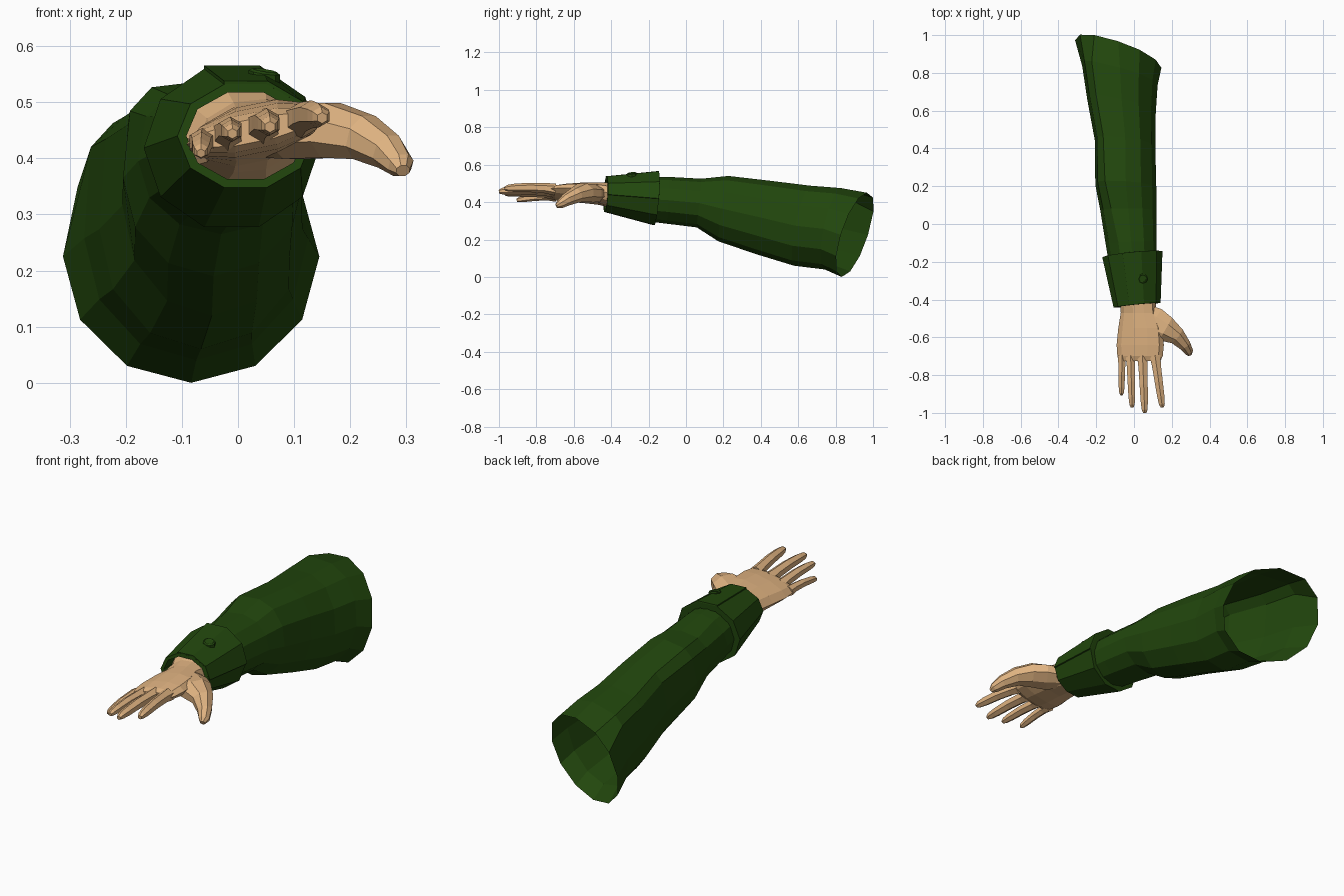
import bpy, bmesh, math
from mathutils import Vector

if "Cube" in bpy.data.objects:
    bpy.data.objects.remove(bpy.data.objects["Cube"])


def material(name, rgb):
    m = bpy.data.materials.new(name)
    m.diffuse_color = (*rgb, 1)
    m.use_nodes = True
    m.node_tree.nodes["Principled BSDF"].inputs["Base Color"].default_value = m.diffuse_color
    return m


GREEN = material("dark green cloth", (0.016, 0.064, 0.004))
SKIN = material("skin", (0.74, 0.45, 0.22))


def ring(c, u, v, n, phase=0.0, a0=0.0, a1=math.tau, closed=True, square=1.0):
    """Points of an ellipse with half axes u and v; square < 1 boxes the upper left."""
    c, u, v = Vector(c), Vector(u), Vector(v)
    pts = []
    for i in range(n if closed else n + 1):
        a = (a1 - a0) * i / n + a0 + phase
        x, z = math.cos(a), math.sin(a)
        if x < -0.01 and z > 0.01:
            x, z = -abs(x) ** square, z ** square
        pts.append(c + u * x + v * z)
    return pts


def loft(name, rings, mat, closed=True, cap_start=False, cap_end=False):
    """Skin a list of rings with flat quads."""
    bm = bmesh.new()
    rows = [[bm.verts.new(p) for p in r] for r in rings]
    n = len(rows[0])
    for a, b in zip(rows, rows[1:]):
        for i in range(n if closed else n - 1):
            j = (i + 1) % n
            bm.faces.new((a[i], a[j], b[j], b[i]))
    if cap_start:
        bm.faces.new(rows[0])
    if cap_end:
        bm.faces.new(rows[-1])
    bmesh.ops.recalc_face_normals(bm, faces=bm.faces)
    me = bpy.data.meshes.new(name)
    bm.to_mesh(me)
    bm.free()
    me.materials.append(mat)
    ob = bpy.data.objects.new(name, me)
    bpy.context.collection.objects.link(ob)
    return ob


def tube(name, path, sizes, n, mat):
    """Tapered limb along a path; sizes are (half width, half height)."""
    pts = [Vector(p) for p in path]
    rings = []
    for i, p in enumerate(pts):
        t = (pts[min(i + 1, len(pts) - 1)] - pts[max(i - 1, 0)]).normalized()
        side = t.cross(Vector((0, 0, 1))).normalized()
        up = side.cross(t)
        w, h = sizes[i]
        rings.append(ring(p, side * w, up * h, n, math.pi / n))
    return loft(name, rings, mat, cap_start=True, cap_end=True)


def band(y, x0, x1, z0, z1, kx, kz, n, phase=0.0, grow=0.0, **arc):
    """Cross-section across the arm, skewed in y by its x and z offset."""
    rx, rz = (x1 - x0) / 2 + grow, (z1 - z0) / 2 + grow
    return ring(((x0 + x1) / 2, y, (z0 + z1) / 2),
                (rx, kx * rx, 0), (0, kz * rz, rz), n, phase, **arc)


# Sleeve: open shell widening towards the shoulder, boxier at the upper left
sleeve = [
    (-0.22, -0.13, 0.12, 0.30, 0.535, 0.05, 0.05, 1.0),
    (-0.10, -0.15, 0.12, 0.285, 0.535, 0.05, 0.05, 1.0),
    (0.07, -0.178, 0.118, 0.265, 0.525, 0.0, 0.1, 0.7),
    (0.20, -0.205, 0.118, 0.19, 0.54, -0.05, 0.15, 0.55),
    (0.42, -0.206, 0.113, 0.12, 0.513, -0.1, 0.2, 0.45),
    (0.62, -0.247, 0.115, 0.06, 0.488, -0.2, 0.2, 0.42),
    (0.785, -0.274, 0.125, 0.04, 0.475, -0.25, 0.2, 0.42),
    (0.900, -0.312, 0.145, 0.0, 0.45, -0.32, 0.3, 0.85),
]
loft("sleeve", [band(*s[:7], 12, math.pi / 6, square=s[7]) for s in sleeve], GREEN)

# Cuff: tapered band whose rims turn inwards
front = (-0.43, -0.108, 0.135, 0.343, 0.537, 0.1, 0.05)
back = (-0.16, -0.168, 0.145, 0.27, 0.567, 0.1, 0.08)
loft("cuff", [
    band(-0.33, *front[1:], 10, 0, -0.016),
    band(*front, 10, 0, -0.016),
    band(*front, 10),
    band(*back, 10),
    band(*back, 10, 0, -0.03),
], GREEN)

# Overlapping cuff flap on the upper right
arc = dict(a0=0, a1=math.radians(108), closed=False)
flap = loft("cuff_flap", [band(*front, 3, 0, 0.003, **arc),
                          band(*back, 3, 0, 0.003, **arc)], GREEN, closed=False)
solid = flap.modifiers.new("thickness", "SOLIDIFY")
solid.thickness = 0.006
solid.offset = 0

# Button: low disc with a dished top, tilted with the cuff
loft("button", [ring((0.047, -0.29, z), (r, 0, -0.15 * r), (0, r, 0.11 * r), 8)
                for z, r in ((0.535, 0.028), (0.553, 0.028), (0.557, 0.022), (0.554, 0.017))],
     GREEN, cap_start=True, cap_end=True)

# Wrist and palm: flattened, tilted down towards the little finger
palm = [
    (-0.30, -0.110, 0.134, 0.44, 0.095, 0.0),
    (-0.35, -0.106, 0.132, 0.44, 0.092, 0.0),
    (-0.42, -0.073, 0.115, 0.44, 0.066, 0.1),
    (-0.47, -0.070, 0.118, 0.445, 0.056, 0.2),
    (-0.55, -0.083, 0.150, 0.45, 0.050, 0.2),
    (-0.64, -0.092, 0.158, 0.45, 0.043, 0.2),
    (-0.70, -0.088, 0.152, 0.45, 0.034, 0.2),
    (-0.725, -0.080, 0.140, 0.45, 0.022, 0.2),
]
loft("palm", [ring(((a + b) / 2, y, z), ((b - a) / 2, 0, k * (b - a) / 2), (0, 0, h), 10)
              for y, a, b, z, h, k in palm], SKIN, cap_start=True, cap_end=True)

# Fingers: base and tip positions
fingers = {
    "little_finger": ((-0.064, -0.695, 0.428), (-0.066, -0.905, 0.412), 0.020),
    "ring_finger": ((-0.018, -0.70, 0.442), (-0.010, -0.970, 0.447), 0.023),
    "middle_finger": ((0.045, -0.70, 0.456), (0.057, -1.0, 0.459), 0.025),
    "index_finger": ((0.112, -0.70, 0.468), (0.150, -0.970, 0.475), 0.025),
}
for name, (base, tip, r) in fingers.items():
    base, tip = Vector(base), Vector(tip)
    path, sizes = [], []
    for t, s, lift in ((0, 1.3, 0), (0.2, 1.08, 0.005), (0.5, 1.0, 0.007),
                       (0.8, 0.88, 0.003), (0.94, 0.7, 0), (1, 0.4, -0.003)):
        path.append(base.lerp(tip, t) + Vector((0, 0, lift)))
        sizes.append((r * s, r * s))
    tube(name, path, sizes, 6, SKIN)

# Thumb: broad base growing out of the wrist, then out, forward and down
tube("thumb",
     [(0.03, -0.46, 0.445), (0.10, -0.52, 0.447), (0.165, -0.555, 0.45),
      (0.225, -0.592, 0.437), (0.268, -0.64, 0.412), (0.29, -0.675, 0.388),
      (0.294, -0.692, 0.378)],
     [(0.055, 0.045), (0.09, 0.052), (0.075, 0.053), (0.05, 0.043),
      (0.034, 0.034), (0.025, 0.024), (0.013, 0.012)], 8, SKIN)
